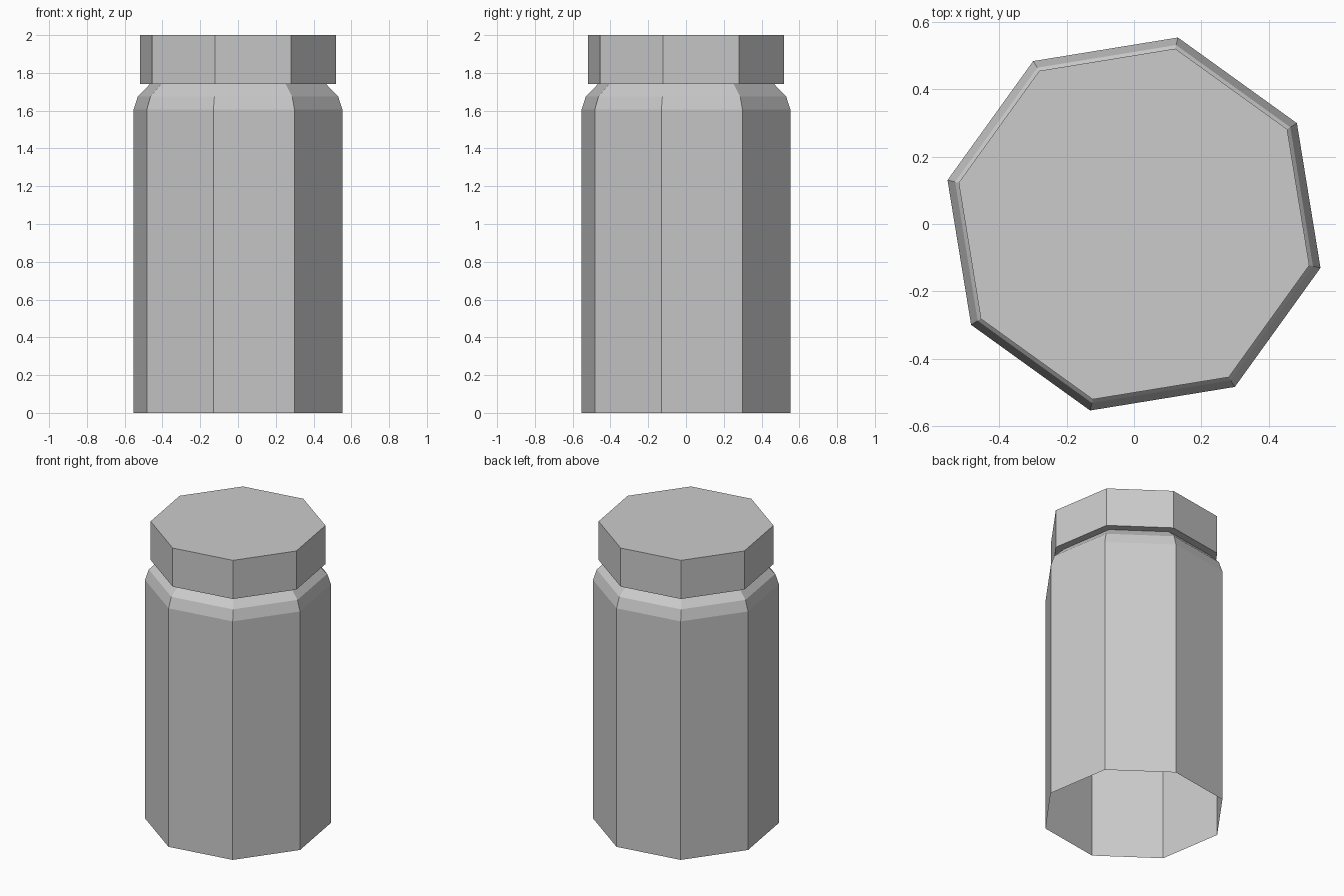
import bpy
import bmesh
import math

if "Cube" in bpy.data.objects:
    bpy.data.objects.remove(bpy.data.objects["Cube"], do_unlink=True)

SIDES = 8
TWIST = math.radians(-13.25)

grey = bpy.data.materials.new("plain_grey")
grey.use_nodes = True
colour = (0.6, 0.6, 0.6, 1)
grey.diffuse_color = colour
grey.node_tree.nodes["Principled BSDF"].inputs["Base Color"].default_value = colour


def octagon_shell(name, profile, capped):
    """Sweep a (radius, height) profile, listed bottom to top, around eight sides."""
    bm = bmesh.new()
    rings = []
    for radius, z in profile:
        angles = [TWIST + i * math.tau / SIDES for i in range(SIDES)]
        rings.append([bm.verts.new((radius * math.cos(a), radius * math.sin(a), z))
                      for a in angles])
    for low, high in zip(rings, rings[1:]):
        for i in range(SIDES):
            j = (i + 1) % SIDES
            bm.faces.new((low[i], low[j], high[j], high[i]))
    if capped:
        bm.faces.new(rings[0][::-1])
        bm.faces.new(rings[-1])
    mesh = bpy.data.meshes.new(name)
    bm.to_mesh(mesh)
    bm.free()
    mesh.materials.append(grey)
    obj = bpy.data.objects.new(name, mesh)
    bpy.context.collection.objects.link(obj)
    return obj


# Jar body: open underneath, with a two-step shoulder
octagon_shell("jar_body", [(0.568, 0), (0.568, 1.605), (0.545, 1.675), (0.48, 1.74)], False)

# Closed lid overhanging the shoulder
octagon_shell("jar_lid", [(0.534, 1.74), (0.534, 2)], True)
